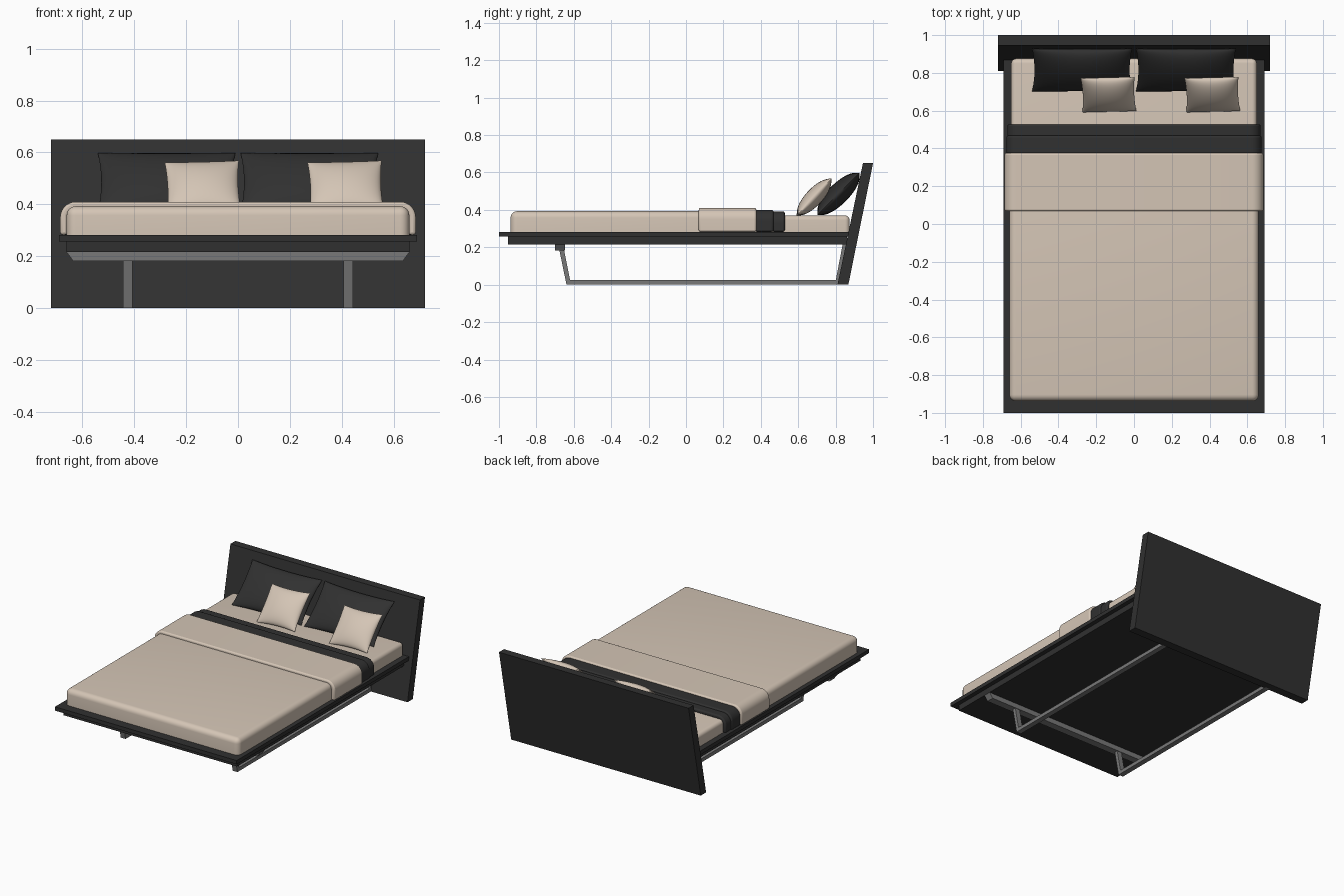
import bpy, bmesh, math
from mathutils import Matrix, Vector

if "Cube" in bpy.data.objects:
    bpy.data.objects.remove(bpy.data.objects["Cube"])


def mat(name, r, g, b):
    m = bpy.data.materials.new(name)
    m.diffuse_color = (r, g, b, 1)
    m.use_nodes = True
    m.node_tree.nodes["Principled BSDF"].inputs["Base Color"].default_value = m.diffuse_color
    return m


DARK = mat("charcoal", 0.03, 0.03, 0.03)
BEIGE = mat("warm beige", 0.66, 0.56, 0.465)
GREY = mat("metal grey", 0.19, 0.19, 0.19)


def finish(bm, name, material, smooth=False):
    bmesh.ops.recalc_face_normals(bm, faces=bm.faces)
    me = bpy.data.meshes.new(name)
    bm.to_mesh(me)
    bm.free()
    ob = bpy.data.objects.new(name, me)
    bpy.context.collection.objects.link(ob)
    me.materials.append(material)
    if smooth:
        bpy.ops.object.select_all(action='DESELECT')
        ob.select_set(True)
        bpy.context.view_layer.objects.active = ob
        bpy.ops.object.shade_smooth_by_angle(angle=math.radians(40))
    return ob


def box(name, lo, hi, material, round_top=0.0):
    bm = bmesh.new()
    bmesh.ops.create_cube(bm, size=1)
    for v in bm.verts:
        v.co = Vector([lo[i] + (v.co[i] + 0.5) * (hi[i] - lo[i]) for i in range(3)])
    if round_top:
        edges = [e for e in bm.edges if max(v.co.z for v in e.verts) > lo[2] + 0.01]
        bmesh.ops.bevel(bm, geom=edges, offset=round_top, segments=6,
                        profile=0.5, affect='EDGES')
    return finish(bm, name, material, round_top > 0)


def prism(name, pts, a, b, axis, material, smooth=False):
    """Extrude a closed outline along x (points are y,z) or along y (points are x,z)."""
    bm = bmesh.new()
    place = (lambda p, t: (t, p[0], p[1])) if axis == 'x' else (lambda p, t: (p[0], t, p[1]))
    r0 = [bm.verts.new(place(p, a)) for p in pts]
    r1 = [bm.verts.new(place(p, b)) for p in pts]
    n = len(pts)
    for i in range(n):
        j = (i + 1) % n
        bm.faces.new((r0[i], r0[j], r1[j], r1[i]))
    bm.faces.new(r0)
    bm.faces.new(r1)
    return finish(bm, name, material, smooth)


def arch(hw, top, r, z0):
    """Open arch outline running from right foot over the top to left foot."""
    right = [(hw, z0)]
    for i in range(9):
        a = math.pi / 2 * i / 8
        right.append((hw - r + r * math.cos(a), top - r + r * math.sin(a)))
    return right + [(-x, z) for x, z in reversed(right)]


def draped_band(name, y0, y1, hw, top, material, t=0.028):
    outline = arch(hw, top, 0.06, 0.283) + arch(hw - t, top - t, 0.06 - t, 0.283)[::-1]
    ob = prism(name, outline, y0, y1, 'y', material, True)
    bev = ob.modifiers.new("soft_edges", 'BEVEL')
    bev.width = 0.01
    bev.segments = 3
    bev.limit_method = 'ANGLE'
    bev.angle_limit = math.radians(50)


def pillow(name, centre, hw, hh, thick, tilt, roll, material):
    bm = bmesh.new()
    n = 20
    for side in (1, -1):
        new = bmesh.ops.create_grid(bm, x_segments=n, y_segments=n, size=1)['verts']
        for v in new:
            u, w = math.sin(v.co.x * math.pi / 2), math.sin(v.co.y * math.pi / 2)
            puff = math.sqrt(max(0, (1 - u * u) * (1 - w * w)))
            v.co = (u * hw * (1 - 0.05 * (1 - w * w)),
                    w * hh * (1 - 0.07 * (1 - u * u)), side * thick * puff)
    bmesh.ops.remove_doubles(bm, verts=bm.verts, dist=0.0002)
    m = (Matrix.Translation(centre) @ Matrix.Rotation(math.radians(tilt), 4, 'X')
         @ Matrix.Rotation(math.radians(roll), 4, 'Z'))
    bm.transform(m)
    finish(bm, name, material, True)


# Leaning headboard
prism("headboard", [(0.81, 0), (0.868, 0), (1.0, 0.65), (0.946, 0.65)],
      -0.72, 0.72, 'x', DARK)

# Platform: wide top board on a slightly smaller frame
box("platform_top", (-0.69, -1.0, 0.257), (0.69, 0.872, 0.283), DARK)
box("platform_frame", (-0.66, -0.953, 0.216), (0.66, 0.862, 0.257), DARK)

# Front cross beam with tapered ends
prism("cross_beam", [(-0.66, 0.216), (-0.635, 0.182), (0.635, 0.182), (0.66, 0.216)],
      -0.70, -0.648, 'y', GREY)

# Sled legs: bent flat bars
SLED = [(-0.678, 0.19), (-0.639, 0.0), (0.822, 0.0), (0.864, 0.218),
        (0.838, 0.218), (0.801, 0.025), (-0.62, 0.025), (-0.653, 0.19)]
for side, x in (("left", -0.425), ("right", 0.425)):
    prism(side + "_sled_leg", SLED, x - 0.018, x + 0.018, 'x', GREY)

# Mattress and duvet
box("mattress", (-0.65, -0.925, 0.283), (0.65, 0.875, 0.37), BEIGE, 0.025)
box("duvet", (-0.66, -0.938, 0.283), (0.66, 0.36, 0.393), BEIGE, 0.035)

# Folded duvet edge and dark throw strips
draped_band("duvet_fold", 0.068, 0.376, 0.685, 0.41, BEIGE)
draped_band("throw_wide", 0.37, 0.468, 0.676, 0.40, DARK)
draped_band("throw_narrow", 0.462, 0.528, 0.67, 0.392, DARK)

# Pillows
for side, dx in (("left", -0.275), ("right", 0.275)):
    pillow(side + "_large_pillow", (dx, 0.815, 0.485), 0.265, 0.16, 0.055, 45, 0, DARK)
for side, dx in (("left", -0.135), ("right", 0.415)):
    pillow(side + "_small_pillow", (dx, 0.685, 0.468), 0.143, 0.133, 0.045, 47, 2, BEIGE)
